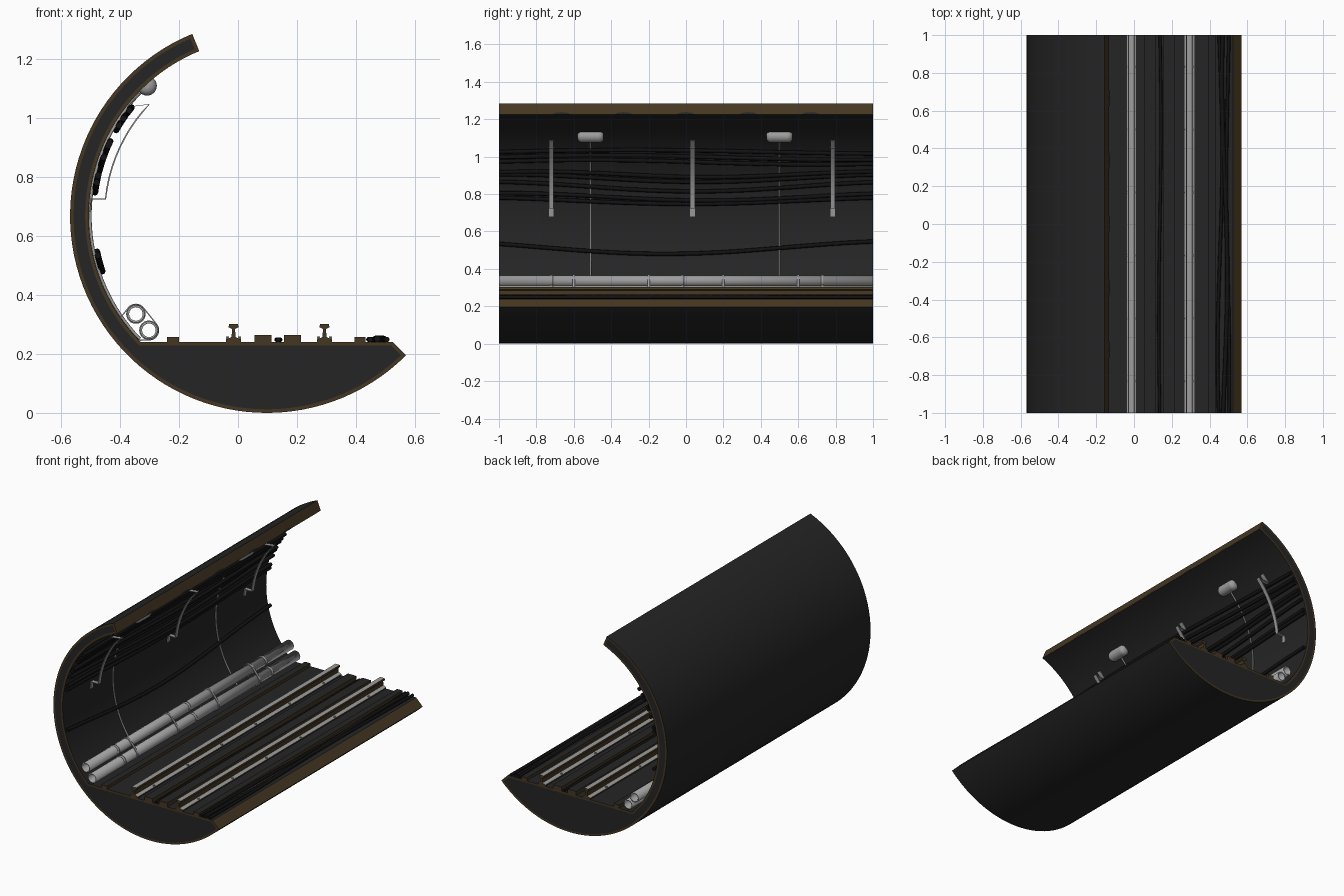
import bpy, bmesh, math
from math import sin, cos, radians
from mathutils import Matrix

cube = bpy.data.objects.get("Cube")
if cube:
    bpy.data.objects.remove(cube)

CX, CZ = 0.098, 0.667           # tunnel axis
R_OUT, R_IN = 0.667, 0.604
FLOOR = CZ - R_IN * sin(radians(45))


def material(name, r, g, b):
    m = bpy.data.materials.new(name)
    m.use_nodes = True
    m.diffuse_color = (r, g, b, 1)
    m.node_tree.nodes["Principled BSDF"].inputs["Base Color"].default_value = (r, g, b, 1)
    return m


DARK = material("dark concrete", 0.018, 0.018, 0.018)
BROWN = material("rusty brown", 0.06, 0.038, 0.016)
METAL = material("grey metal", 0.34, 0.34, 0.34)
BLACK = material("black rubber", 0.006, 0.006, 0.006)


def polar(r, deg, cx=CX, cz=CZ):
    return cx + r * cos(radians(deg)), cz + r * sin(radians(deg))


def arc(r, a, b, n, cx=CX, cz=CZ):
    return [polar(r, a + (b - a) * i / n, cx, cz) for i in range(n + 1)]


def finish(name, bm, mats, smooth=None):
    me = bpy.data.meshes.new(name)
    bm.to_mesh(me)
    bm.free()
    for m in mats:
        me.materials.append(m)
    ob = bpy.data.objects.new(name, me)
    bpy.context.collection.objects.link(ob)
    if smooth:
        bpy.ops.object.select_all(action='DESELECT')
        ob.select_set(True)
        bpy.context.view_layer.objects.active = ob
        bpy.ops.object.shade_smooth_by_angle(angle=radians(smooth))
    return ob


def prism(pts, y0=-1.0, y1=1.0):
    """Closed xz profile extruded along y."""
    bm = bmesh.new()
    face = bm.faces.new([bm.verts.new((x, y0, z)) for x, z in pts])
    new = bmesh.ops.extrude_face_region(bm, geom=[face])["geom"]
    verts = [v for v in new if isinstance(v, bmesh.types.BMVert)]
    bmesh.ops.translate(bm, verts=verts, vec=(0, y1 - y0, 0))
    bmesh.ops.recalc_face_normals(bm, faces=bm.faces)
    return bm


def strip(name, pts, y, width, thick, mat):
    """Bent flat bar following an open xz path."""
    bm = bmesh.new()
    rows = [[bm.verts.new((x, y + s * width / 2, z)) for s in (-1, 1)] for x, z in pts]
    for a, b in zip(rows, rows[1:]):
        bm.faces.new((a[0], a[1], b[1], b[0]))
    ob = finish(name, bm, [mat])
    mod = ob.modifiers.new("thickness", 'SOLIDIFY')
    mod.thickness, mod.offset = thick, 0
    return ob


def tube_y(name, x, z, r, y0, y1, mat, caps=False, wall=0.0, sides=24):
    """Cylinder lying along y, optionally hollow."""
    bm = bmesh.new()
    mtx = Matrix.Translation((x, (y0 + y1) / 2, z)) @ Matrix.Rotation(radians(90), 4, 'X')
    bmesh.ops.create_cone(bm, cap_ends=caps, segments=sides, radius1=r, radius2=r,
                          depth=y1 - y0, matrix=mtx)
    ob = finish(name, bm, [mat], 40)
    if wall:
        mod = ob.modifiers.new("wall", 'SOLIDIFY')
        mod.thickness, mod.offset = wall, -1
    return ob


def cable(name, pts, r, mat):
    cu = bpy.data.curves.new(name, 'CURVE')
    cu.dimensions = '3D'
    cu.bevel_depth, cu.bevel_resolution, cu.use_fill_caps = r, 2, True
    sp = cu.splines.new('POLY')
    sp.points.add(len(pts) - 1)
    for p, co in zip(sp.points, pts):
        p.co = (*co, 1)
    cu.materials.append(mat)
    ob = bpy.data.objects.new(name, cu)
    bpy.context.collection.objects.link(ob)
    bpy.ops.object.select_all(action='DESELECT')
    ob.select_set(True)
    bpy.context.view_layer.objects.active = ob
    bpy.ops.object.convert(target='MESH')


# Tunnel shell and floor: one cut-away section with brown rims at the cuts
TOP = 112.3
bm = prism(arc(R_OUT, TOP, 315, 64) + [polar(R_IN, 315)] + arc(R_IN, 225, TOP, 40))
for f in bm.faces:
    c = f.calc_center_median()
    d = math.degrees(math.atan2(c.z - CZ, c.x - CX)) % 360
    r = math.hypot(c.x - CX, c.z - CZ)
    cut = 0.62 < r < 0.65 and (abs(d - TOP) < 1 or abs(d - 315) < 1)
    f.material_index = 1 if cut else 0
ends = [f for f in bm.faces if abs(f.normal.y) > 0.9]
rims = bmesh.ops.inset_individual(bm, faces=ends, thickness=0.012, use_even_offset=True)
for f in rims["faces"]:
    f.material_index = 1
finish("tunnel_shell", bm, [DARK, BROWN], 30)

# Dark chips along the inner edge of the upper cut
along = (cos(radians(TOP)), sin(radians(TOP)))
across = (sin(radians(TOP)), -cos(radians(TOP)))
for i in range(5):
    bm = bmesh.new()
    verts = []
    for k in range(9):
        a = math.pi * k / 8
        x, z = polar(R_IN + 0.012 * sin(a), TOP)
        verts.append(bm.verts.new((x + 0.002 * across[0], (i - 2) / 3 + 0.045 * cos(a),
                                   z + 0.002 * across[1])))
    bm.faces.new(verts)
    finish("edge_chip", bm, [DARK])

# Running rails with grey heads and fastenings
half = [(0.026, 0), (0.026, 0.008), (0.007, 0.017), (0.005, 0.044), (0.017, 0.05), (0.015, 0.062)]
for rx in (-0.015, 0.293):
    pts = [(rx + w, FLOOR + h) for w, h in half] + [(rx - w, FLOOR + h) for w, h in reversed(half)]
    bm = prism(pts)
    for f in bm.faces:
        f.material_index = int(f.normal.z > 0.9)
    finish("rail", bm, [BROWN, METAL])
    for i in range(6):
        for s in (-1, 1):
            bm = bmesh.new()
            bmesh.ops.create_cone(bm, cap_ends=True, segments=6, radius1=0.006, radius2=0.006, depth=0.01,
                                  matrix=Matrix.Translation((rx + s * 0.02, (i - 2.5) / 3, FLOOR + 0.014)))
            finish("rail_bolt", bm, [METAL])

# Long floor strips, dark on top and brown on the sides
for x, w, h in ((-0.22, 0.04, 0.018), (0.085, 0.058, 0.024), (0.185, 0.058, 0.024), (0.413, 0.038, 0.018)):
    z0, z1 = FLOOR - 0.002, FLOOR + h
    bm = prism([(x - w / 2, z0), (x + w / 2, z0), (x + w / 2, z1), (x - w / 2, z1)])
    for f in bm.faces:
        f.material_index = int(f.normal.z < 0.9)
    finish("floor_strip", bm, [DARK, BROWN])

# Cables on the wall: height, wave size, frequency, phase
STEPS = [-1 + i / 16 for i in range(33)]
wall_cables = [(1.025, 0.010, 2.2, 2.2), (0.995, 0.012, 2.4, 2.6), (0.970, 0.012, 2.6, 2.9),
               (0.905, 0.015, 3.4, -2.0), (0.885, 0.020, 3.0, -1.8), (0.840, 0.026, 2.8, -1.7),
               (0.785, 0.020, 2.9, -1.9), (0.765, 0.018, 2.6, -1.6), (0.515, 0.035, 2.4, -1.3)]
for z0, a, f, p in wall_cables:
    pts = []
    for y in STEPS:
        z = z0 + a * sin(f * y + p)
        pts.append((CX - math.sqrt(0.588 ** 2 - (z - CZ) ** 2), y, z))
    cable("wall_cable", pts, 0.011, BLACK)

# Cables on the floor
for x0, a, p, r in ((0.137, 0.006, 0, 0.008), (0.455, 0.012, 0.5, 0.009),
                    (0.48, 0.014, 2.4, 0.011), (0.497, 0.008, 4, 0.009)):
    cable("floor_cable", [(x0 + a * sin(3 * y + p), y, FLOOR + r) for y in STEPS], r, BLACK)

# Cable brackets standing off the wall on bent feet
bracket = ([polar(0.6, 136), polar(0.6, 142)] + arc(0.55, 136.5, 174, 10)
           + [(-0.498, 0.725), polar(0.6, 178.7)])
for y in (-0.72, 0.035, 0.785):
    strip("cable_bracket", bracket, y, 0.025, 0.005, METAL)

# Lamps with conduits down the wall
for y in (-0.51, 0.5):
    lamp = tube_y("wall_lamp", -0.308, 1.108, 0.033, y - 0.07, y + 0.07, METAL, caps=True)
    mod = lamp.modifiers.new("rounded", 'BEVEL')
    mod.width, mod.segments, mod.limit_method = 0.024, 4, 'ANGLE'
    cable("lamp_conduit", [(x, y, z) for x, z in arc(0.599, 134, 224, 36)], 0.005, METAL)

# Pair of hollow pipes with couplings and straps
pipes = ((-0.346, 0.335), (-0.302, 0.28))
for x, z in pipes:
    tube_y("pipe", x, z, 0.03, -1, 1, METAL, wall=0.007)
    for y in (-0.72, -0.02, 0.73):
        tube_y("pipe_coupling", x, z, 0.033, y - 0.008, y + 0.008, METAL, wall=0.004)
strap = ([(-0.4, 0.32)] + arc(0.033, 140, 39, 8, *pipes[0])
         + arc(0.033, 39, -100, 10, *pipes[1]) + [(-0.335, 0.246)])
for y in (-0.6, -0.2, 0.2, 0.6):
    strip("pipe_strap", strap, y, 0.014, 0.004, METAL)
